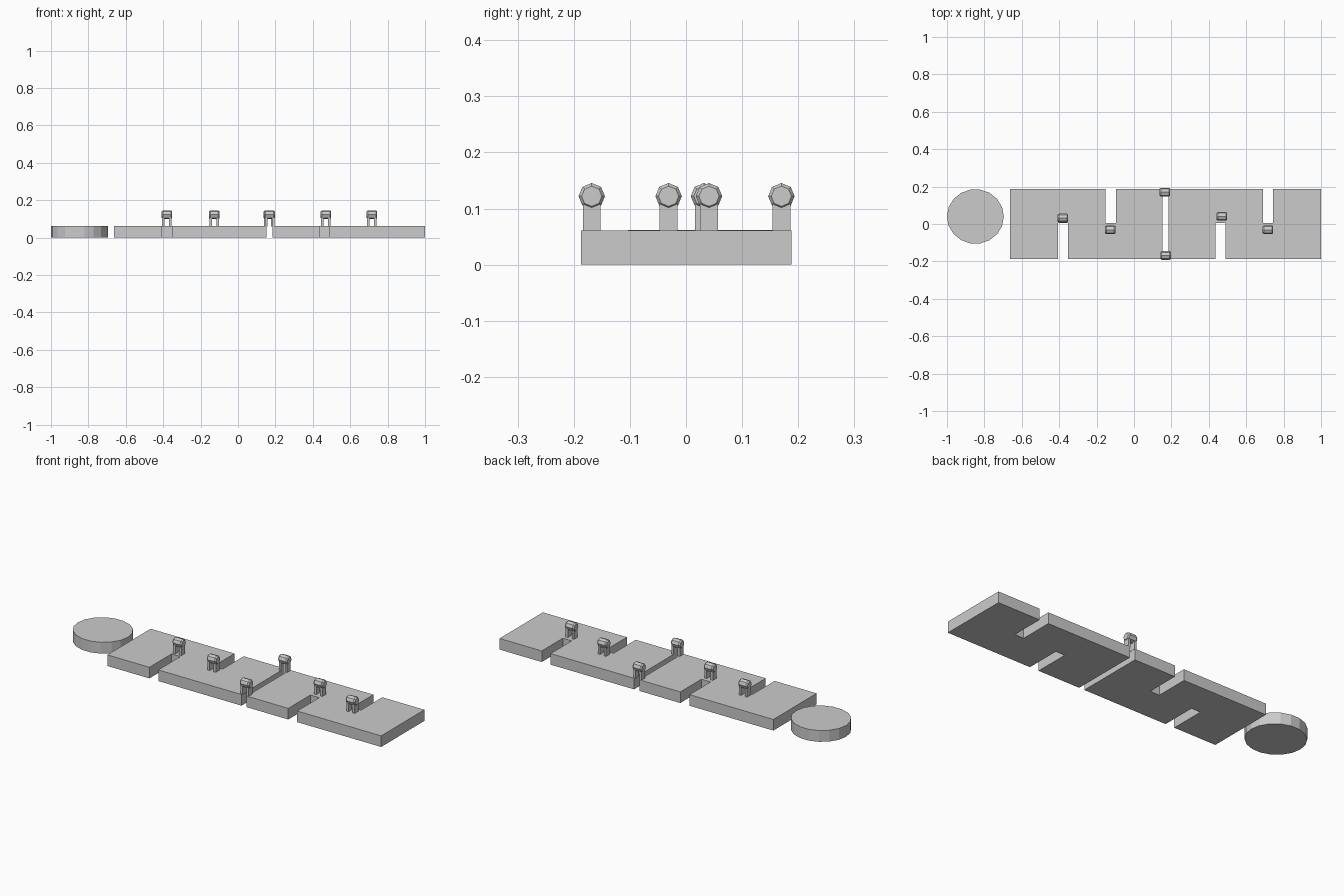
import bpy, bmesh, math

if "Cube" in bpy.data.objects:
    bpy.data.objects.remove(bpy.data.objects["Cube"])

TOP = 0.061


def mesh_object(name, bm):
    bmesh.ops.recalc_face_normals(bm, faces=bm.faces)
    me = bpy.data.meshes.new(name)
    bm.to_mesh(me)
    bm.free()
    ob = bpy.data.objects.new(name, me)
    bpy.context.collection.objects.link(ob)
    return ob


def extrude(bm, points, offset):
    face = bm.faces.new([bm.verts.new(p) for p in points])
    res = bmesh.ops.extrude_face_region(bm, geom=[face], use_keep_orig=True)
    verts = [g for g in res["geom"] if isinstance(g, bmesh.types.BMVert)]
    bmesh.ops.translate(bm, verts=verts, vec=offset)


def plate(name, x0, x1, front_slot, back_slot):
    f, b, mid = -0.187, 0.188, 0.005
    (a0, a1), (b0, b1) = front_slot, back_slot
    outline = [(x0, f), (a0, f), (a0, mid), (a1, mid), (a1, f), (x1, f),
               (x1, b), (b1, b), (b1, mid), (b0, mid), (b0, b), (x0, b)]
    bm = bmesh.new()
    extrude(bm, [(x, y, 0) for x, y in outline], (0, 0, TOP))
    return mesh_object(name, bm)


def octagon(x, r, cy, cz):
    return [(x, cy + r * math.sin(i * math.pi / 4), cz + r * math.cos(i * math.pi / 4))
            for i in range(8)]


def clevis(name, cx, cy):
    cz = 0.122
    # two upright legs with rounded tops
    bm = bmesh.new()
    for side in (-1, 1):
        x = cx + side * 0.012
        w, r = 0.016, 0.0175
        pts = [(x, cy + dy, z) for dy, z in
               [(-w, TOP - 0.001), (w, TOP - 0.001), (w, cz), (0.0125, cz + 0.0125),
                (0, cz + r), (-0.0125, cz + 0.0125), (-w, cz)]]
        extrude(bm, pts, (side * 0.013, 0, 0))
    mesh_object(name + "_legs", bm)
    # barrel across the legs, tapered at both ends
    bm = bmesh.new()
    rings = [[bm.verts.new(p) for p in octagon(cx + dx, r, cy, cz)]
             for dx, r in [(-0.028, 0.018), (-0.021, 0.0235), (0.021, 0.0235), (0.028, 0.018)]]
    for p, q in zip(rings, rings[1:]):
        for i in range(8):
            j = (i + 1) % 8
            bm.faces.new([p[i], p[j], q[j], q[i]])
    bm.faces.new(rings[0])
    bm.faces.new(rings[-1])
    mesh_object(name + "_barrel", bm)


# slotted plates
plate("left_plate", -0.662, 0.152, (-0.407, -0.353), (-0.153, -0.097))
plate("right_plate", 0.184, 1.0, (0.436, 0.49), (0.69, 0.744))

# round end disc
bm = bmesh.new()
extrude(bm, [(-0.848 + 0.152 * math.cos(i * math.pi / 9),
              0.04 + 0.146 * math.sin(i * math.pi / 9), 0) for i in range(18)],
        (0, 0, 0.062))
mesh_object("round_disc", bm)

# clevis posts at slot ends and gap ends
for n, (x, y) in enumerate([(-0.38, 0.032), (-0.127, -0.031), (0.165, 0.17),
                            (0.169, -0.168), (0.47, 0.041), (0.716, -0.031)]):
    clevis(f"clevis_{n + 1}", x, y)
